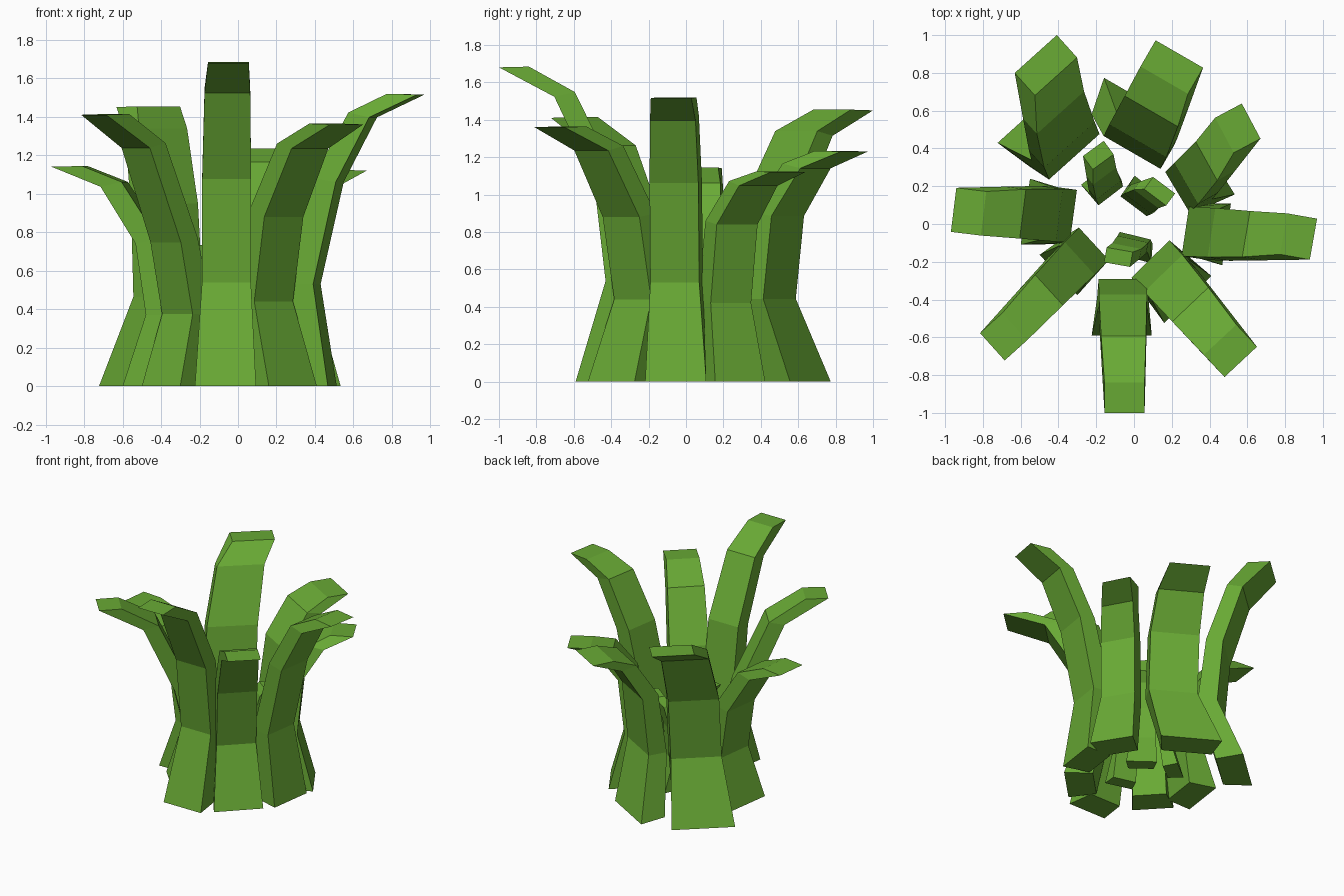
import bpy, bmesh
from math import cos, sin, radians
from mathutils import Vector

if "Cube" in bpy.data.objects:
    bpy.data.objects.remove(bpy.data.objects["Cube"])

green = bpy.data.materials.new("leaf_green")
green.diffuse_color = (0.14, 0.40, 0.035, 1)
green.use_nodes = True
green.node_tree.nodes["Principled BSDF"].inputs["Base Color"].default_value = green.diffuse_color

WIDTH = (1.5, 1.2, 1.2, 1.12, 1.0)        # section widths relative to the tip
INNER = (0.82, 1, 1, 1, 1)                # inner edge width relative to the outer edge
THICK = (0.20, 0.14, 0.12, 0.11, 0.16)    # radial thickness of each section
RISE = (0, 0.0, 0.02, 0.025, 0.004)       # inner edge lifted above the outer edge


def leaf(name, base, mid, tip, a0, a1, width, height, k, f=0.11, thick=1.0):
    """Five-section bent strip; points lie on the centre of the outer face."""
    base, mid, tip = Vector(base), Vector(mid), Vector(tip)
    centres = (base, mid, mid.lerp(tip, f), mid.lerp(tip, 0.42 + 0.55 * f), tip)
    levels = (0, k / 2, k, k + (1 - k) * 0.74, 1)
    bm = bmesh.new()
    rings = []
    for i, c in enumerate(centres):
        a = radians(a0 + (a1 - a0) * i / 4)
        out = Vector((cos(a), sin(a)))
        side = Vector((-sin(a), cos(a))) * width * WIDTH[i] / 2
        inner = c - out * THICK[i] * thick
        side_in = side * INNER[i]
        z = levels[i] * height
        zi = z + RISE[i] * thick
        rings.append([bm.verts.new((p.x, p.y, h)) for p, h in
                      ((c - side, z), (c + side, z), (inner + side_in, zi), (inner - side_in, zi))])
    for lo, hi in zip(rings, rings[1:]):
        for j in range(4):
            n = (j + 1) % 4
            bm.faces.new((lo[j], lo[n], hi[n], hi[j]))
    bm.faces.new(rings[0][::-1])
    bm.faces.new(rings[-1])
    bmesh.ops.recalc_face_normals(bm, faces=bm.faces)
    me = bpy.data.meshes.new(name)
    bm.to_mesh(me)
    bm.free()
    me.materials.append(green)
    bpy.context.collection.objects.link(bpy.data.objects.new(name, me))


# outer ring of large leaves
leaf("leaf_front", (-.065, -.59), (-.06, -.43), (-.05, -1.0), -90, -90, .212, 1.68, .64)
leaf("leaf_front_right", (.285, -.40), (.185, -.285), (.565, -.73), -45, -47, .235, 1.36, .647, .14)
leaf("leaf_right", (.49, -.055), (.41, -.06), (.95, -.08), -8, -10, .22, 1.515, .70, .22)
leaf("leaf_back_right", (.45, .29), (.35, .24), (.62, .545), 32, 28, .21, 1.12, .75)
leaf("leaf_back", (.03, .665), (.06, .50), (.24, .90), 60, 60, .29, 1.23, .72)
leaf("leaf_back_left", (-.555, .58), (-.41, .46), (-.52, .90), 132, 132, .30, 1.45, .64)
leaf("leaf_left", (-.575, .065), (-.46, .06), (-.955, .075), 172, 173, .235, 1.14, .65)
leaf("leaf_front_left", (-.40, -.27), (-.315, -.20), (-.75, -.65), 223, 222, .195, 1.41, .53, .14)

# small leaves in the centre
leaf("inner_leaf_front", (-.01, -.18), (-.01, -.13), (-.09, -.215), -105, -100, .14, .71, .65, thick=.5)
leaf("inner_leaf_back_left", (-.20, .27), (-.17, .21), (-.215, .40), 128, 126, .136, .73, .65, thick=.55)
leaf("inner_leaf_back_right", (.09, .19), (.04, .15), (.16, .205), 53, 53, .145, .71, .65, thick=.5)
